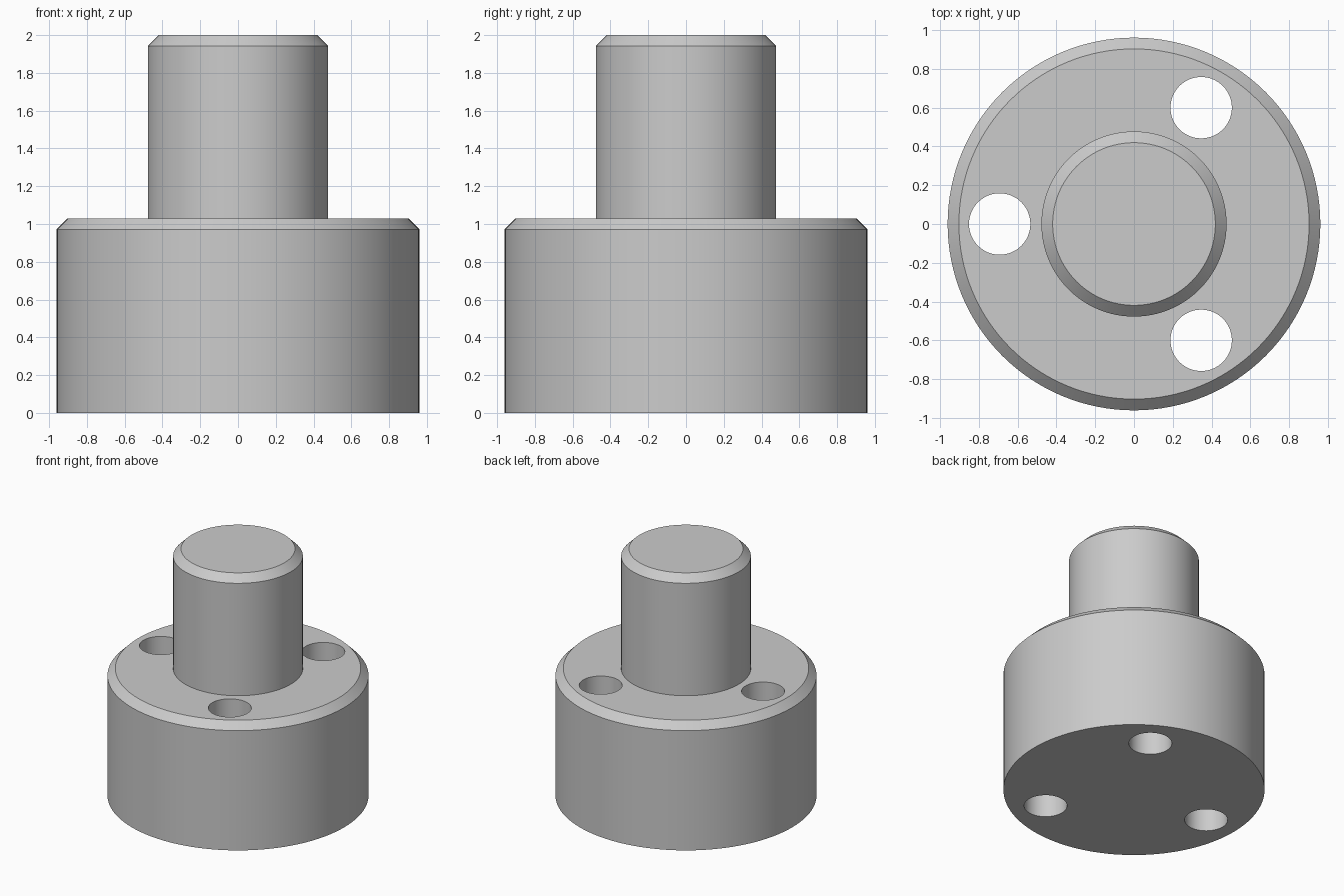
import bpy, bmesh, math
from mathutils import Vector

cube = bpy.data.objects.get("Cube")
if cube:
    bpy.data.objects.remove(cube, do_unlink=True)

SEGMENTS = 128
BASE_R, BASE_H = 0.96, 1.03
SHAFT_R, TOP = 0.477, 2.0
CHAMFER = 0.058
HOLE_R, HOLE_CIRCLE, HOLE_COUNT = 0.158, 0.692, 3

# Plain grey metal
grey = bpy.data.materials.new("light_grey_metal")
grey.use_nodes = True
colour = (0.6, 0.6, 0.6, 1.0)
grey.diffuse_color = colour
grey.node_tree.nodes["Principled BSDF"].inputs["Base Color"].default_value = colour


def lathe(name, profile):
    """Revolve an open (radius, height) profile about z and cap both ends."""
    bm = bmesh.new()
    verts = [bm.verts.new((r, 0, z)) for r, z in profile]
    edges = [bm.edges.new(pair) for pair in zip(verts, verts[1:])]
    bmesh.ops.spin(bm, geom=verts + edges, cent=(0, 0, 0), axis=(0, 0, 1),
                   angle=math.tau, steps=SEGMENTS, use_merge=False)
    bmesh.ops.remove_doubles(bm, verts=bm.verts[:], dist=0.0001)
    bmesh.ops.holes_fill(bm, edges=[e for e in bm.edges if e.is_boundary], sides=0)
    bmesh.ops.recalc_face_normals(bm, faces=bm.faces[:])
    mesh = bpy.data.meshes.new(name)
    bm.to_mesh(mesh)
    bm.free()
    mesh.materials.append(grey)
    obj = bpy.data.objects.new(name, mesh)
    bpy.context.collection.objects.link(obj)
    return obj


# Stepped body: chamfered base with a chamfered shaft on top
body = lathe("stepped_shaft_body", [
    (BASE_R, 0),
    (BASE_R, BASE_H - CHAMFER),
    (BASE_R - CHAMFER, BASE_H),
    (SHAFT_R, BASE_H),
    (SHAFT_R, TOP - CHAMFER),
    (SHAFT_R - CHAMFER, TOP),
])

# Through holes spaced evenly around the base
cutters = []
for i in range(HOLE_COUNT):
    angle = math.pi + i * math.tau / HOLE_COUNT
    cutter = lathe("hole_cutter", [(HOLE_R, -0.1), (HOLE_R, BASE_H + 0.1)])
    cutter.location = Vector((math.cos(angle), math.sin(angle), 0)) * HOLE_CIRCLE
    cutter.hide_render = True
    cutters.append(cutter)
    cut = body.modifiers.new("bolt_hole", 'BOOLEAN')
    cut.operation = 'DIFFERENCE'
    cut.solver = 'EXACT'
    cut.object = cutter

# Apply the cuts and remove the cutters
bpy.context.view_layer.update()
evaluated = body.evaluated_get(bpy.context.evaluated_depsgraph_get())
cut_mesh = bpy.data.meshes.new_from_object(evaluated)
body.modifiers.clear()
body.data = cut_mesh
for cutter in cutters:
    bpy.data.objects.remove(cutter, do_unlink=True)

# Smooth round walls with crisp edges
for obj in bpy.context.selected_objects:
    obj.select_set(False)
body.select_set(True)
bpy.context.view_layer.objects.active = body
bpy.ops.object.shade_smooth_by_angle(angle=math.radians(30))
